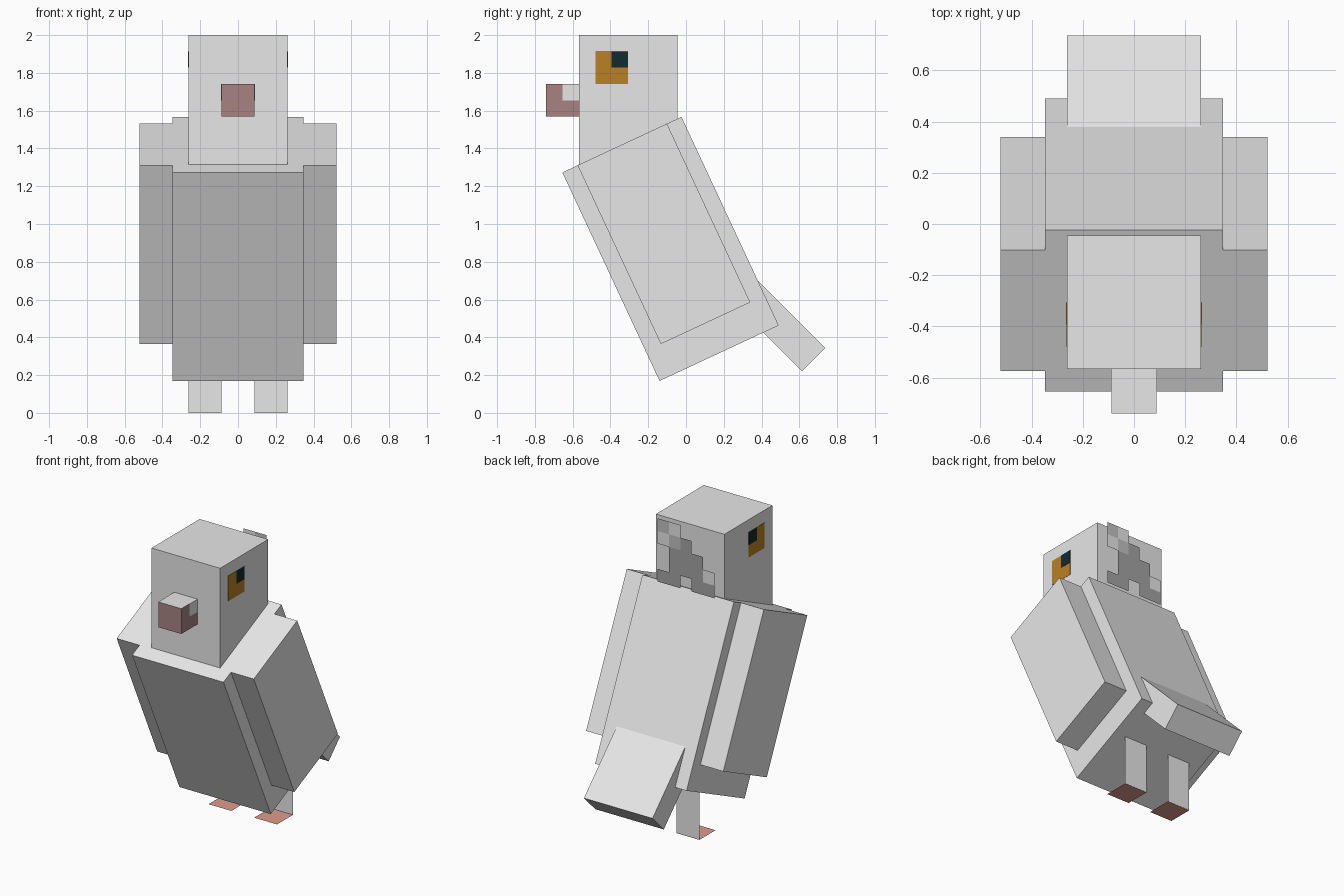
import bpy, bmesh, math
from mathutils import Matrix, Vector

if "Cube" in bpy.data.objects:
    bpy.data.objects.remove(bpy.data.objects["Cube"], do_unlink=True)

U = 0.087  # block unit


def material(name, r, g, b):
    m = bpy.data.materials.new(name)
    m.use_nodes = True
    m.diffuse_color = (r, g, b, 1)
    m.node_tree.nodes["Principled BSDF"].inputs["Base Color"].default_value = (r, g, b, 1)
    return m


GREY = material("light grey", 0.8, 0.8, 0.8)
MID = material("mid grey", 0.54, 0.54, 0.54)
DARK = material("dark grey", 0.37, 0.37, 0.37)
AMBER = material("amber", 0.49, 0.22, 0.018)
BLACK = material("blue black", 0.007, 0.023, 0.027)
ROSE = material("dusky rose", 0.39, 0.225, 0.225)
PINK = material("salmon pink", 0.74, 0.33, 0.26)


def finish(name, bm, mats):
    mesh = bpy.data.meshes.new(name)
    bm.to_mesh(mesh)
    bm.free()
    for m in mats:
        mesh.materials.append(m)
    obj = bpy.data.objects.new(name, mesh)
    bpy.context.scene.collection.objects.link(obj)
    return obj


def box(name, centre, size, mats, tilt=0):
    """Box tilted forward about x; a second material goes on its top."""
    bm = bmesh.new()
    bmesh.ops.create_cube(bm, size=1, matrix=Matrix.Diagonal((*size, 1)))
    bm.normal_update()
    for f in bm.faces:
        f.material_index = int(len(mats) > 1 and f.normal.z > 0.5)
    bm.transform(Matrix.Translation(centre) @ Matrix.Rotation(math.radians(tilt), 4, "X"))
    return finish(name, bm, mats)


def panel(name, corner, across, up, mat):
    """Single flat quad."""
    bm = bmesh.new()
    c, a, u = Vector(corner), Vector(across), Vector(up)
    bm.faces.new([bm.verts.new(p) for p in (c, c + a, c + a + u, c + u)])
    return finish(name, bm, [mat])


# Main blocks
box("body", (0, -0.082, 0.868), (8 * U, 8 * U, 14 * U), [GREY], 25)
box("head", (0, -0.306, 1.65), (6 * U, 6 * U, 0.7), [GREY])
box("tail", (0, 0.491, 0.467), (6 * U, 2 * U, 6 * U), [GREY], 45)
box("beak", (0, -0.654, 1.655), (2 * U, 2 * U, 2 * U), [ROSE, GREY])

# Paired parts
for side, s in (("left", 1), ("right", -1)):
    box(side + "_wing", (s * 5 * U, -0.117, 0.948), (2 * U, 6 * U, 12 * U), [GREY], 25)
    x = s * 3 * U
    box(side + "_eye", (x, -0.393, 1.828), (0.004, 2 * U, 2 * U), [AMBER])
    box(side + "_pupil", (x, -0.35, 1.871), (0.008, U, U), [BLACK])
    box(side + "_beak_patch", (s * U, -0.61, 1.698), (0.004, U, U), [GREY])
    panel(side + "_leg", (s * U, 0.225, 0), (s * 2 * U, 0, 0), (0, 0, 4 * U), GREY)
    panel(side + "_foot", (s * U, 0.052, 0.001), (s * 2 * U, 0, 0), (0, 2 * U, 0), PINK)

# Ragged crest panel floating behind the head
pattern = ["ml...",
           "lmd..",
           ".ddd.",
           ".dddl",
           "dd.dd"]
codes = "lmd"
bm = bmesh.new()
for row, line in enumerate(pattern):
    for col, code in enumerate(line):
        if code in codes:
            x, z = (2.5 - col) * U, 2 - row * U
            f = bm.faces.new([bm.verts.new((x - i * U, 0, z - j * U))
                              for i, j in ((0, 0), (1, 0), (1, 1), (0, 1))])
            f.material_index = codes.index(code)
bmesh.ops.remove_doubles(bm, verts=bm.verts, dist=0.001)
finish("crest_panel", bm, [GREY, MID, DARK])
